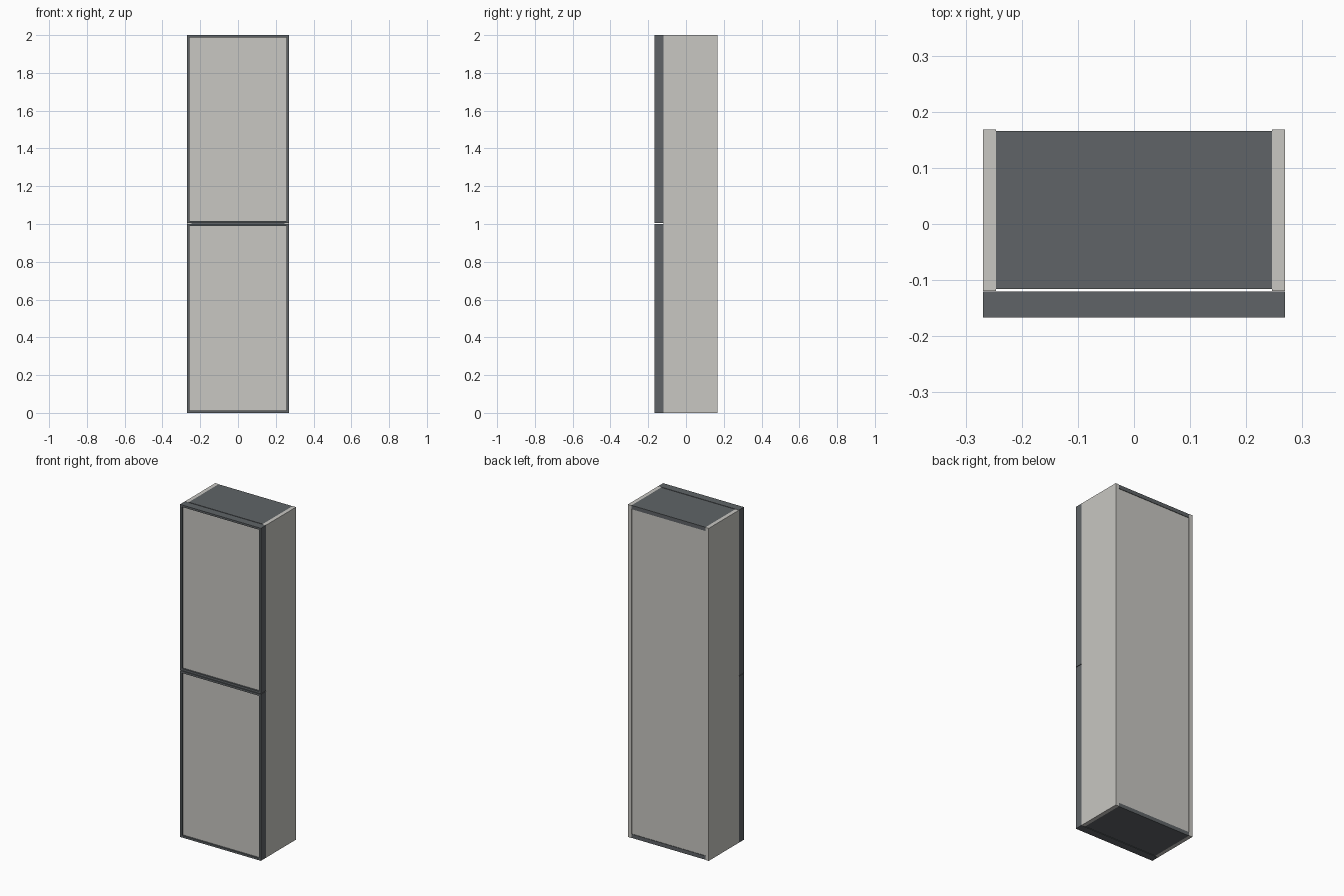
import bpy

if "Cube" in bpy.data.objects:
    bpy.data.objects.remove(bpy.data.objects["Cube"])


def material(name, rgb):
    m = bpy.data.materials.new(name)
    m.diffuse_color = (*rgb, 1.0)
    m.use_nodes = True
    m.node_tree.nodes["Principled BSDF"].inputs["Base Color"].default_value = m.diffuse_color
    return m


LIGHT = material("warm light grey", (0.58, 0.57, 0.54))
DARK = material("slate grey", (0.115, 0.127, 0.136))


def box(name, x, y, z, mat):
    """Box from (min, max) ranges on each axis."""
    bpy.ops.mesh.primitive_cube_add(size=1)
    o = bpy.context.object
    o.name = name
    o.location = [(r[0] + r[1]) / 2 for r in (x, y, z)]
    o.scale = [r[1] - r[0] for r in (x, y, z)]
    bpy.ops.object.transform_apply(location=True, rotation=False, scale=True)
    o.data.materials.append(mat)
    return o


W, INNER = 0.269, 0.246          # half widths outside and inside the sides
FRONT, DOOR_BACK, BACK = -0.167, -0.120, 0.168
BOARD = 0.023                    # carcass board thickness
RIM = 0.012                      # door frame bar width

# Carcass sides
for side, s in (("left", -1), ("right", 1)):
    box(f"{side}_side_panel", sorted((s * INNER, s * W)), (-0.119, BACK), (0, 2), LIGHT)

# Top, bottom and middle boards
for name, z0 in (("bottom_board", 0), ("middle_shelf", 0.99), ("top_board", 2 - BOARD)):
    back = 0.154 if name == "middle_shelf" else 0.166
    box(name, (-INNER, INNER), (-0.116, back), (z0, z0 + BOARD), DARK)

# Back panel between top and bottom boards
box("back_panel", (-INNER, INNER), (0.154, 0.163), (BOARD, 2 - BOARD), LIGHT)

# Two framed doors with recessed panels
for door, z0, z1 in (("lower", 0.0, 1.001), ("upper", 1.004, 2.0)):
    y = (FRONT, DOOR_BACK)
    for side, s in (("left", -1), ("right", 1)):
        box(f"{door}_door_{side}_stile", sorted((s * (W - RIM), s * W)), y, (z0, z1), DARK)
    inner = (-W + RIM, W - RIM)
    box(f"{door}_door_bottom_rail", inner, y, (z0, z0 + RIM), DARK)
    box(f"{door}_door_top_rail", inner, y, (z1 - RIM, z1), DARK)
    box(f"{door}_door_panel", inner, (FRONT + 0.01, DOOR_BACK - 0.005),
        (z0 + RIM, z1 - RIM), LIGHT)
